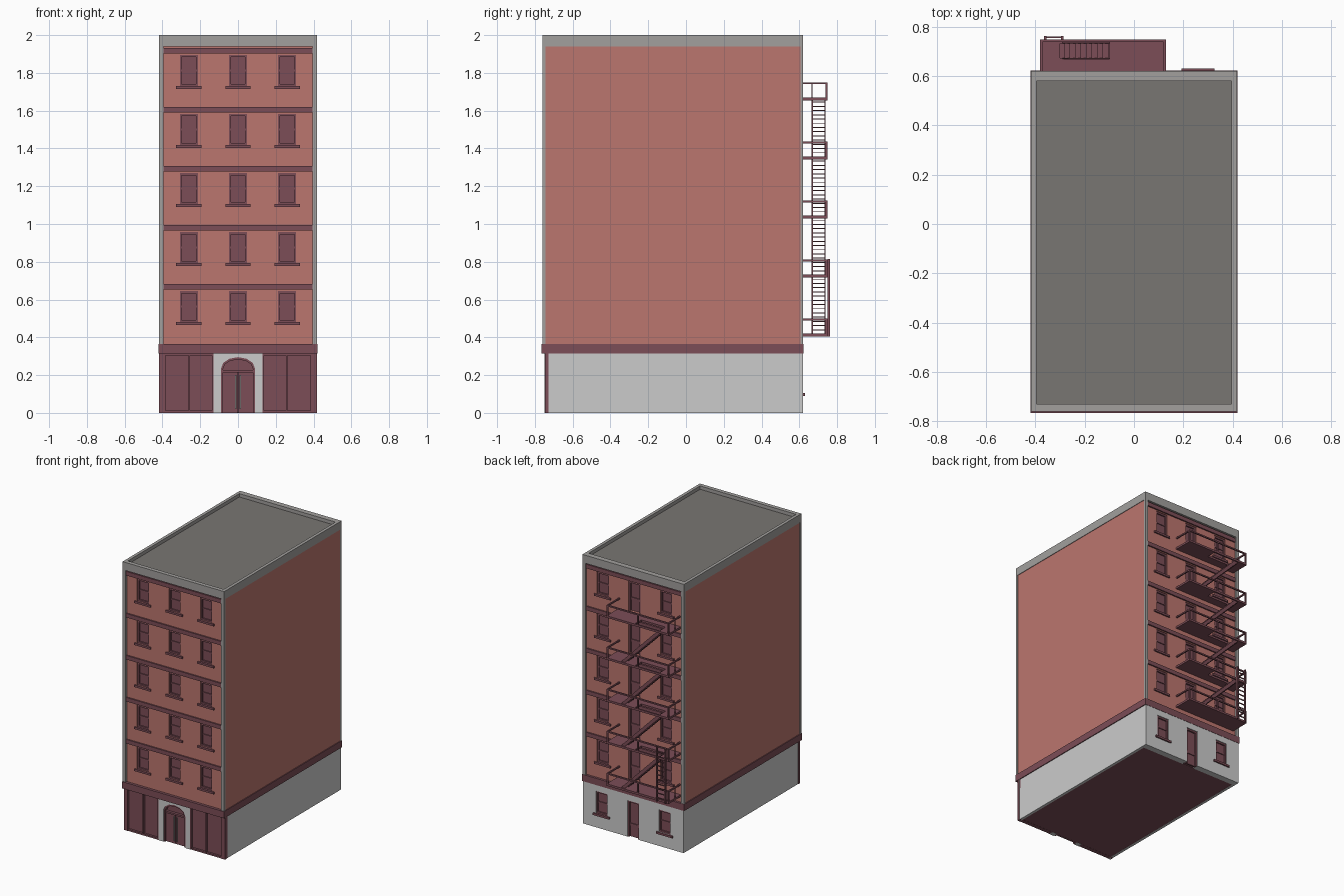
import bpy, bmesh, math

if "Cube" in bpy.data.objects:
    bpy.data.objects.remove(bpy.data.objects["Cube"])


def material(name, rgb):
    m = bpy.data.materials.new(name)
    m.diffuse_color = (*rgb, 1)
    m.use_nodes = True
    m.node_tree.nodes["Principled BSDF"].inputs["Base Color"].default_value = m.diffuse_color
    return m


BRICK = material("brick", (0.5, 0.18, 0.156))
DARK = material("dark_trim", (0.2, 0.075, 0.095))
STONE = material("grey_stone", (0.36, 0.35, 0.34))
ROOF = material("roof_felt", (0.19, 0.18, 0.17))


def finish(name, bm, mat):
    bmesh.ops.recalc_face_normals(bm, faces=bm.faces)
    me = bpy.data.meshes.new(name)
    bm.to_mesh(me)
    bm.free()
    if mat:
        me.materials.append(mat)
    ob = bpy.data.objects.new(name, me)
    bpy.context.collection.objects.link(ob)
    return ob


def boxes(name, items, mat=None):
    """One object from boxes given as (x0, x1, y0, y1, z0, z1)."""
    bm = bmesh.new()
    for x0, x1, y0, y1, z0, z1 in items:
        vs = bmesh.ops.create_cube(bm, size=1)["verts"]
        for v in vs:
            v.co = ((x0 + x1) / 2 + v.co.x * (x1 - x0),
                    (y0 + y1) / 2 + v.co.y * (y1 - y0),
                    (z0 + z1) / 2 + v.co.z * (z1 - z0))
    return finish(name, bm, mat)


def prisms(name, profiles, mat=None):
    """One object from x-z outlines extruded along y: (points, y0, y1)."""
    bm = bmesh.new()
    for pts, y0, y1 in profiles:
        f = bm.faces.new([bm.verts.new((x, y0, z)) for x, z in pts])
        ext = bmesh.ops.extrude_face_region(bm, geom=[f])["geom"]
        for v in ext:
            if isinstance(v, bmesh.types.BMVert):
                v.co.y = y1
    return finish(name, bm, mat)


def cut(ob, holes):
    cutter = boxes("cutter", holes)
    cutter.hide_render = True
    mod = ob.modifiers.new("openings", "BOOLEAN")
    mod.operation, mod.solver, mod.object = "DIFFERENCE", "EXACT", cutter
    bpy.context.view_layer.objects.active = ob
    bpy.ops.object.modifier_apply(modifier=mod.name)
    bpy.data.objects.remove(cutter)


def both(items):
    return items + [(-b, -a, *r) for a, b, *r in items]


FLOORS = [0.48 + 0.3125 * i for i in range(5)]
COLS = (-0.26, 0, 0.26)
YF, YB = -0.745, 0.605

# body, sides, corners, parapet and roof
boxes("core", [(-0.40, 0.40, -0.72, 0.58, 0.001, 1.95)], DARK)
boxes("brick_sides", both([(0.395, 0.414, YF, YB, 0.36, 1.94)]), BRICK)
boxes("base_sides", both([(0.395, 0.414, YF + 0.002, 0.60, 0, 0.32)]))
boxes("corner_piers", both([(0.394, 0.418, -0.76, YF, 0.36, 1.945),
                            (0.394, 0.418, YB, 0.62, 0.36, 1.945)]), STONE)
boxes("parapet", both([(0.395, 0.418, -0.76, 0.62, 1.94, 2.0)]) +
      [(-0.396, 0.396, -0.76, -0.73, 1.94, 2.0),
       (-0.396, 0.396, 0.58, 0.62, 1.94, 2.0)], STONE)
boxes("roof", [(-0.397, 0.397, -0.735, 0.585, 1.94, 1.975)], ROOF)
boxes("base_belt", [(-0.42, 0.42, -0.765, 0.622, 0.315, 0.365)], DARK)

# front and back walls with openings
windows, doors = [], []
for z in FLOORS:
    for x in COLS:
        windows.append((x, z, -1))
        (doors if x == 0 else windows).append((x, z, 1))
ground_windows = [(x, 0.105, 1) for x in (-0.26, 0.26)]


def hole(x, z0, z1, side):
    y = YF if side < 0 else YB
    return (x - 0.048, x + 0.048, y - 0.06, y + 0.06, z0, z1)


front = boxes("front_brick", [(-0.396, 0.396, YF, -0.715, 0.36, 1.942)], BRICK)
cut(front, [hole(x, z, z + 0.165, s) for x, z, s in windows if s < 0])
back = boxes("back_brick", [(-0.396, 0.396, 0.575, YB, 0.36, 1.942)], BRICK)
cut(back, [hole(x, z, z + 0.165, s) for x, z, s in windows if s > 0] +
    [hole(x, z - 0.055, z + 0.165, s) for x, z, s in doors])
base_back = boxes("base_back", [(-0.414, 0.414, 0.575, 0.62, 0, 0.32)])
cut(base_back, [hole(x, z, z + 0.165, s) for x, z, s in ground_windows] +
    [hole(0, -0.02, 0.27, 1)])


def slab(x0, x1, y, side, d0, d1, z0, z1):
    a, b = sorted((y + side * d0, y + side * d1))
    return (x0, x1, a, b, z0, z1)


# sash windows, sills and doors
frames, sills, leaves = [], [], []
for x, z, s in windows + ground_windows:
    y = YF if s < 0 else (0.62 if z < 0.2 else YB)
    t = z + 0.165
    frames += [slab(x - 0.048, x - 0.038, y, s, -0.025, -0.006, z, t),
               slab(x + 0.038, x + 0.048, y, s, -0.025, -0.006, z, t),
               slab(x - 0.038, x + 0.038, y, s, -0.025, -0.006, t - 0.012, t),
               slab(x - 0.038, x + 0.038, y, s, -0.025, -0.006, z, z + 0.012),
               slab(x - 0.038, x + 0.038, y, s, -0.025, -0.010, z + 0.078, z + 0.088),
               slab(x - 0.038, x + 0.038, y, s, -0.03, -0.016, z, t)]
    sills.append(slab(x - 0.067, x + 0.067, y, s, -0.01, 0.01, z - 0.015, z))
for z0, z1, y in [(0, 0.27, 0.62)] + [(z - 0.055, z + 0.165, YB) for x, z, s in doors]:
    leaves += [slab(-0.048, 0.048, y, 1, -0.03, -0.018, z0, z1),
               slab(-0.048, -0.036, y, 1, -0.025, -0.006, z0, z1),
               slab(0.036, 0.048, y, 1, -0.025, -0.006, z0, z1),
               slab(-0.036, 0.036, y, 1, -0.025, -0.006, z1 - 0.012, z1),
               slab(-0.036, 0.036, y, 1, -0.025, -0.012, z0 + 0.08, z0 + 0.10)]
boxes("sash_windows", frames, DARK)
boxes("window_sills", sills, DARK)
boxes("back_doors", leaves, DARK)

# horizontal belts above each floor
belts = []
for z in FLOORS:
    for y, s in ((YF, -1), (YB, 1)):
        belts.append(slab(-0.395, 0.395, y, s, -0.01, 0.01, z + 0.172, z + 0.202))
boxes("floor_belts", belts, DARK)

# shop fronts
shop = [(0.13, 0.414, -0.73, -0.715, 0, 0.32)]
for a, b in ((0.13, 0.138), (0.255, 0.261), (0.385, 0.417)):
    shop.append((a, b, -0.747, -0.728, 0, 0.32))
for a, b in ((0.138, 0.255), (0.261, 0.385)):
    shop += [(a, b, -0.745, -0.728, 0, 0.012), (a, b, -0.745, -0.728, 0.305, 0.32)]
boxes("shop_fronts", both(shop), DARK)


# arched entrance
def arch(w, top, spring, n=6):
    return [(w * math.cos(math.pi * i / n), spring + (top - spring) * math.sin(math.pi * i / n))
            for i in range(n + 1)]


surround = [(0.13, 0), (0.13, 0.318), (-0.13, 0.318), (-0.13, 0), (-0.09, 0)]
prisms("entrance_surround", [(surround + arch(0.09, 0.295, 0.235)[::-1] + [(0.09, 0)],
                              -0.748, -0.715)])
outer, inner = arch(0.09, 0.295, 0.235), arch(0.08, 0.283, 0.23)
trim = [(0.09, 0)] + outer + [(-0.09, 0), (-0.08, 0)] + inner[::-1] + [(0.08, 0)]
prisms("entrance_trim", [(trim, -0.744, -0.715)], DARK)
boxes("entrance_doors", [(-0.08, -0.002, -0.73, -0.718, 0, 0.215),
                         (0.002, 0.08, -0.73, -0.718, 0, 0.215),
                         (-0.082, 0.082, -0.74, -0.718, 0.215, 0.228)], DARK)
boxes("door_handles", both([(0.009, 0.015, -0.738, -0.729, 0.02, 0.2)]), STONE)

# fire escape
decks, rails, treads, stringers = [], [], [], []
X0, X1, Y1 = -0.38, 0.13, 0.748
LEVELS = [0.405 + 0.3125 * i for i in range(5)]
for i, z in enumerate(LEVELS):
    t = z + 0.015
    if i == 0:
        decks.append((X0, X1, 0.60, Y1, z, t))
    else:
        decks += [(X0, -0.30, 0.60, Y1, z, t), (-0.10, X1, 0.60, Y1, z, t),
                  (-0.30, -0.10, 0.60, 0.668, z, t), (-0.30, -0.10, 0.737, Y1, z, t)]
    h = z + 0.095
    rails.append((X0, X1, 0.738, Y1, h - 0.01, h))
    for x in (X0, X1 - 0.01):
        rails += [(x, x + 0.01, 0.60, 0.738, h - 0.01, h),
                  (x, x + 0.01, 0.738, Y1, t, h - 0.01)]
    rails += [(X0, X0 + 0.006, 0.665, 0.671, t, h - 0.01),
              (-0.13, -0.12, 0.738, Y1, t, h - 0.01)]
    if i < 4:
        for k in range(1, 14):
            x, zz = -0.005 - 0.0222 * k, t + 0.0223 * k
            treads.append((x - 0.013, x + 0.013, 0.67, 0.735, zz - 0.005, zz))
        line = [(0.015, t), (-0.015, t), (-0.305, z + 0.3075), (-0.305, z + 0.3275), (-0.29, z + 0.3275)]
        stringers += [(line, 0.665, 0.672), (line, 0.732, 0.739)]
boxes("escape_platforms", decks, DARK)
boxes("escape_railings", rails, DARK)
boxes("escape_treads", treads, DARK)
prisms("escape_stringers", stringers, DARK)

# drop ladder
ladder = [(x, x + 0.01, 0.75, 0.762, 0.405, 0.815) for x in (-0.365, -0.295)]
ladder += [(-0.356, -0.294, 0.753, 0.759, 0.43 + 0.034 * k, 0.437 + 0.034 * k) for k in range(11)]
ladder += [(x, x + 0.01, 0.745, 0.752, z, z + 0.01) for x in (-0.365, -0.295) for z in (0.409, 0.488, 0.725, 0.80)]
boxes("drop_ladder", ladder, DARK)
